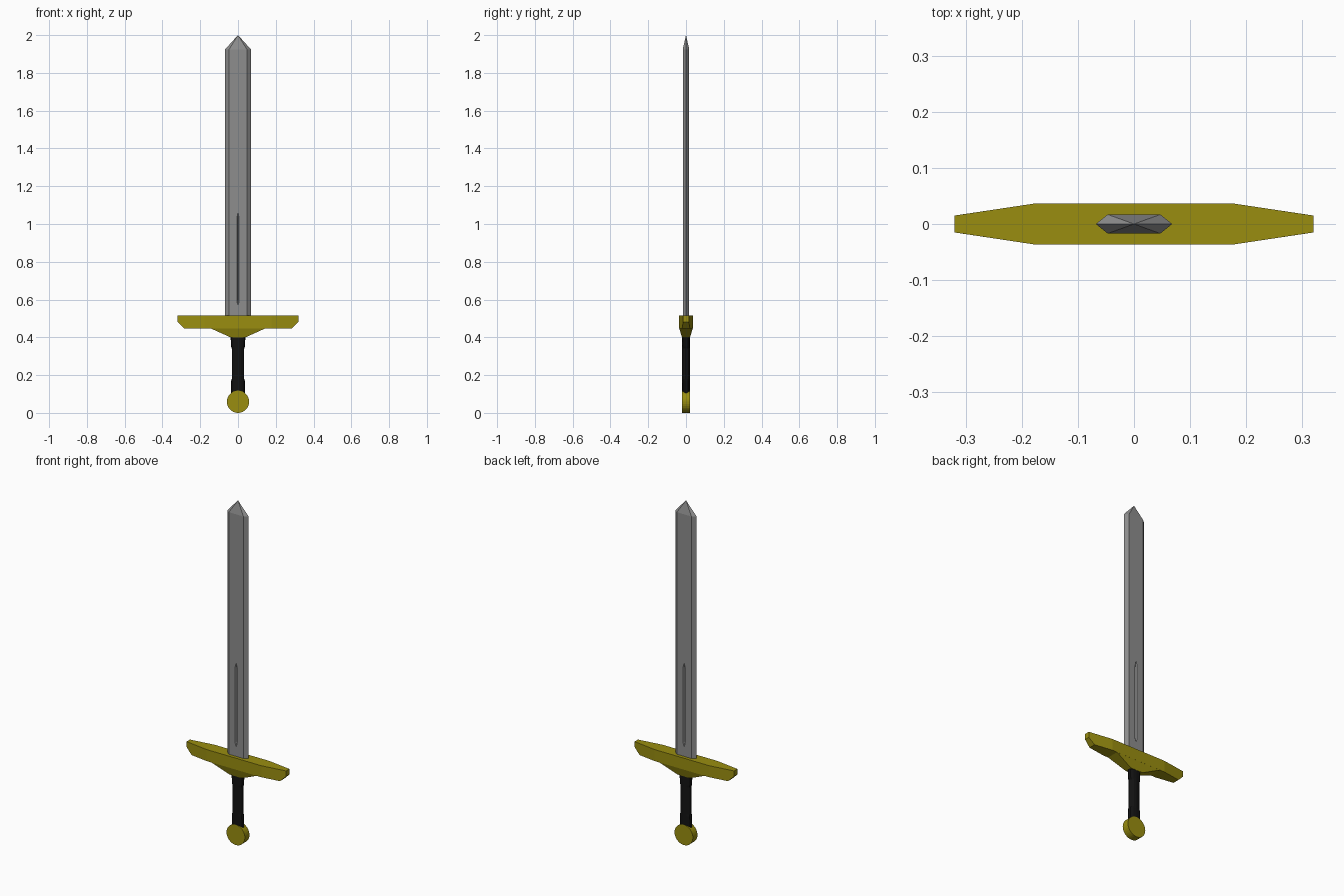
import bpy, bmesh
from math import sin, cos, tau, radians

if "Cube" in bpy.data.objects:
    bpy.data.objects.remove(bpy.data.objects["Cube"])


def material(name, rgb):
    m = bpy.data.materials.new(name)
    m.diffuse_color = (*rgb, 1)
    m.use_nodes = True
    m.node_tree.nodes["Principled BSDF"].inputs["Base Color"].default_value = m.diffuse_color
    return m


gold = material("gold", (0.32, 0.27, 0.005))
black = material("black", (0.006, 0.006, 0.006))
steel = material("steel", (0.27, 0.27, 0.27))


def finish(name, bm, mat):
    bmesh.ops.recalc_face_normals(bm, faces=bm.faces)
    mesh = bpy.data.meshes.new(name)
    bm.to_mesh(mesh)
    bm.free()
    ob = bpy.data.objects.new(name, mesh)
    bpy.context.collection.objects.link(ob)
    if mat:
        mesh.materials.append(mat)
    return ob


def hull(name, points, mat=None):
    """Faceted convex solid around corner points."""
    bm = bmesh.new()
    for p in points:
        bm.verts.new(p)
    bmesh.ops.convex_hull(bm, input=bm.verts)
    bmesh.ops.dissolve_limit(bm, angle_limit=radians(0.5), verts=bm.verts, edges=bm.edges)
    return finish(name, bm, mat)


def mirrored(points):
    """Repeat corner points across x = 0 and y = 0."""
    return {(sx * x, sy * y, z) for x, y, z in points for sx in (1, -1) for sy in (1, -1)}


# Blade: flattened hexagon section with a pyramid point
section = [(0.068, 0), (0.047, 0.017)]
blade = hull("blade", mirrored([(x, y, z) for x, y in section for z in (0.50, 1.925)]
                               + [(0, 0, 2.0)]), steel)

# Narrow V grooves cut into both blade faces
for side in (-1, 1):
    outline = [(0, 0.56), (0.0085, 0.585), (-0.0085, 0.585),
               (0.0085, 1.04), (-0.0085, 1.04), (0, 1.075)]
    cutter = hull("groove_cutter", [(x, side * 0.020, z) for x, z in outline]
                  + [(0, side * 0.009, 0.60), (0, side * 0.009, 1.02)])
    cutter.hide_render = True
    cutter.hide_set(True)
    cut = blade.modifiers.new("groove", 'BOOLEAN')
    cut.operation = 'DIFFERENCE'
    cut.solver = 'EXACT'
    cut.object = cutter

# Crossguard: tapered bar with chamfered lower ends
hull("crossguard", mirrored([(0.32, 0.015, 0.515), (0.32, 0.015, 0.482), (0.285, 0.0203, 0.448),
                             (0.177, 0.0365, 0.515), (0.177, 0.0365, 0.448)]), gold)

# Collar under the guard
hull("guard_collar", mirrored([(0.148, 0.0365, 0.449), (0.04, 0.021, 0.40)]), gold)

# Grip: oval rings, slightly thicker at both ends
bm = bmesh.new()
n, rings = 12, []
for z, rx in [(0.09, 0.038), (0.17, 0.036), (0.18, 0.033), (0.34, 0.033), (0.352, 0.037), (0.402, 0.039)]:
    rings.append([bm.verts.new((rx * cos(tau * i / n), 0.021 * sin(tau * i / n), z)) for i in range(n)])
for a, b in zip(rings, rings[1:]):
    for i in range(n):
        j = (i + 1) % n
        bm.faces.new((a[i], a[j], b[j], b[i]))
bm.faces.new(rings[0])
bm.faces.new(rings[-1])
finish("grip", bm, black)

# Pommel: upright disc facing front and back
hull("pommel", [(0.059 * cos(tau * i / 32), y, 0.059 + 0.059 * sin(tau * i / 32))
                for i in range(32) for y in (-0.021, 0.021)], gold)
